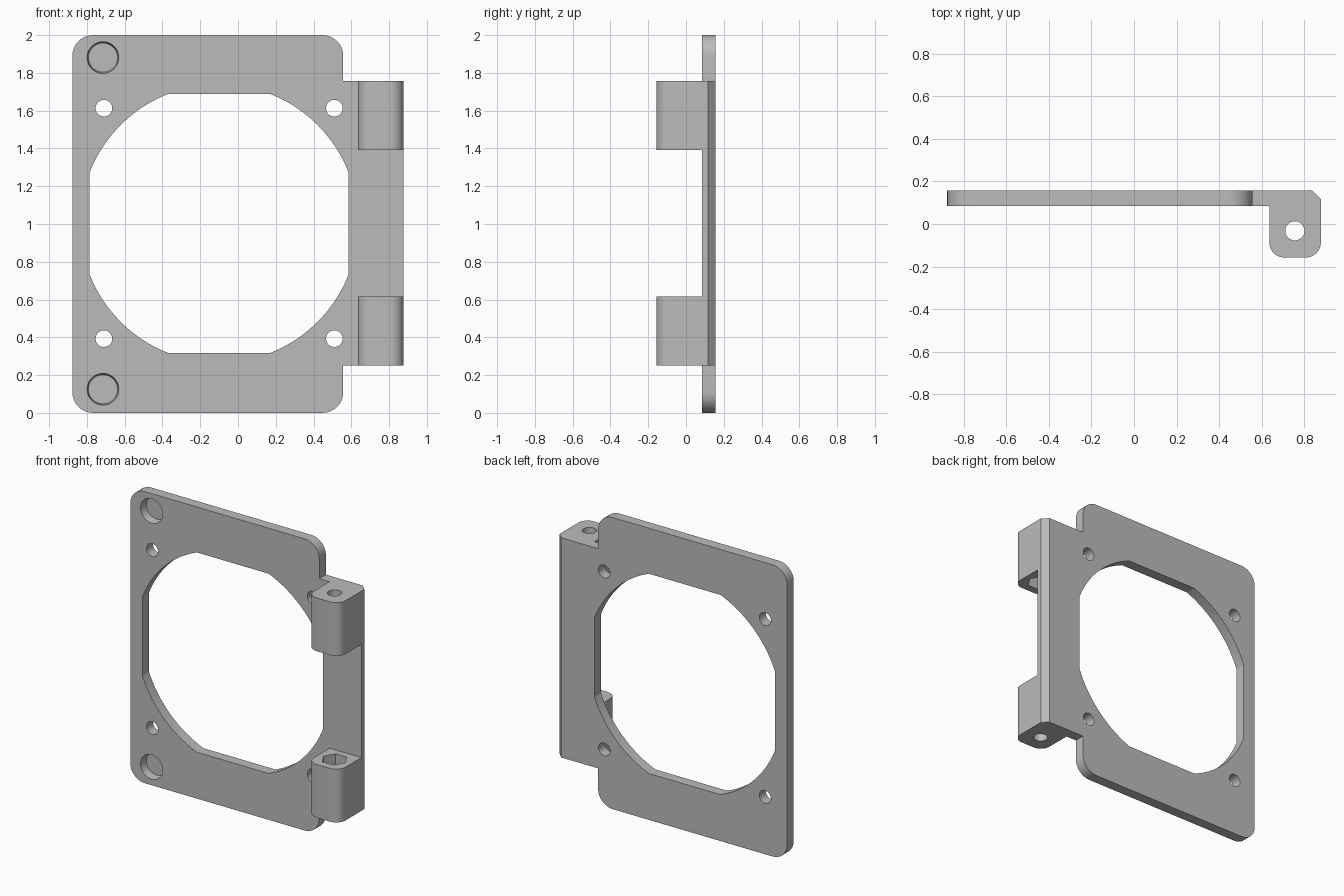
import bpy
import bmesh
from math import cos, sin, pi, radians, acos, asin

cube = bpy.data.objects.get("Cube")
if cube:
    bpy.data.objects.remove(cube, do_unlink=True)

grey = bpy.data.materials.new("grey plastic")
grey.use_nodes = True
grey.diffuse_color = (0.5, 0.5, 0.5, 1)
grey.node_tree.nodes["Principled BSDF"].inputs["Base Color"].default_value = (0.5, 0.5, 0.5, 1)

FRONT, BACK = 0.085, 0.157      # plate faces along y
MID_X, MID_Z = -0.1, 1.003      # centre of the opening
RIGHT = 0.877


def arc(cx, cy, r, a0, a1, n):
    return [(cx + r * cos(a0 + (a1 - a0) * i / n), cy + r * sin(a0 + (a1 - a0) * i / n))
            for i in range(n + 1)]


def circle(cx, cy, r, n=40):
    return arc(cx, cy, r, 0, 2 * pi, n)[:-1]


def prism(name, axis, rings):
    """Loft equal outlines placed at distances along y or z: [(distance, outline), ...]"""
    bm = bmesh.new()
    loops = [[bm.verts.new((u, d, v) if axis == "y" else (u, v, d)) for u, v in pts]
             for d, pts in rings]
    for a, b in zip(loops, loops[1:]):
        for i in range(len(a)):
            j = (i + 1) % len(a)
            bm.faces.new((a[i], a[j], b[j], b[i]))
    bm.faces.new(loops[0])
    bm.faces.new(loops[-1])
    bmesh.ops.recalc_face_normals(bm, faces=bm.faces)
    mesh = bpy.data.meshes.new(name)
    bm.to_mesh(mesh)
    bm.free()
    mesh.materials.append(grey)
    ob = bpy.data.objects.new(name, mesh)
    bpy.context.scene.collection.objects.link(ob)
    return ob


def combine(target, tool, operation):
    mod = target.modifiers.new(tool.name, "BOOLEAN")
    mod.operation, mod.solver, mod.object = operation, "EXACT", tool
    bpy.context.view_layer.update()
    graph = bpy.context.evaluated_depsgraph_get()
    mesh = bpy.data.meshes.new_from_object(target.evaluated_get(graph))
    target.modifiers.clear()
    target.data = mesh
    bpy.data.objects.remove(tool, do_unlink=True)


# Mounting plate with rounded corners
x0, x1, top, r = -0.877, 0.557, 2.0, 0.11
outline = []
for k, (cx, cz) in enumerate([(x1 - r, top - r), (x0 + r, top - r), (x0 + r, r), (x1 - r, r)]):
    outline += arc(cx, cz, r, k * pi / 2, (k + 1) * pi / 2, 10)
plate = prism("mounting_plate", "y", [(FRONT, outline), (BACK, outline)])

# Side flange with a chamfered rear edge
low, high, chamfer = 0.25, 1.757, 0.04
flange = [(0.4, FRONT), (RIGHT, FRONT), (RIGHT, BACK - chamfer), (RIGHT - chamfer, BACK), (0.4, BACK)]
combine(plate, prism("side_flange", "z", [(low, flange), (high, flange)]), "UNION")

# Hinge blocks with rounded front edges
bx, by, br, blen = 0.635, -0.157, 0.07, 0.365
block = ([(RIGHT, FRONT + 0.015), (bx, FRONT + 0.015)]
         + arc(bx + br, by + br, br, pi, 1.5 * pi, 10)
         + arc(RIGHT - br, by + br, br, 1.5 * pi, 2 * pi, 10))
for z in (low, high - blen):
    combine(plate, prism("hinge_block", "z", [(z, block), (z + blen, block)]), "UNION")

# Fan opening: a circle flattened on four sides
radius, half = 0.737, 0.685
a0, a1 = acos(half / radius), asin(half / radius)
opening = []
for k in range(4):
    opening += arc(MID_X, MID_Z, radius, a0 + k * pi / 2, a1 + k * pi / 2, 18)
combine(plate, prism("opening_cutter", "y", [(0, opening), (0.3, opening)]), "DIFFERENCE")

# Four screw holes and two blind magnet pockets
for sz in (-1, 1):
    for sx in (-1, 1):
        hole = circle(MID_X + sx * 0.61, MID_Z + sz * 0.61, 0.044)
        combine(plate, prism("screw_cutter", "y", [(0, hole), (0.3, hole)]), "DIFFERENCE")
    cz = MID_Z + sz * 0.878
    pocket = [(FRONT - 0.01, circle(-0.715, cz, 0.085)), (FRONT, circle(-0.715, cz, 0.084)),
              (FRONT + 0.054, circle(-0.715, cz, 0.077))]
    combine(plate, prism("magnet_cutter", "y", pocket), "DIFFERENCE")

# Hinge pin hole and hexagonal nut pockets on the inner block ends
px, py, depth = 0.755, -0.032, 0.12
pin = circle(px, py, 0.045)
combine(plate, prism("pin_cutter", "z", [(0, pin), (2, pin)]), "DIFFERENCE")
nut = circle(px, py, 0.083, 6)
combine(plate, prism("nut_cutter", "z", [(low + blen - depth, nut), (high - blen + depth, nut)]),
        "DIFFERENCE")

plate.name = "hinged_fan_bracket"
bpy.ops.object.select_all(action="DESELECT")
plate.select_set(True)
bpy.context.view_layer.objects.active = plate
bpy.ops.object.shade_smooth_by_angle(angle=radians(15))
